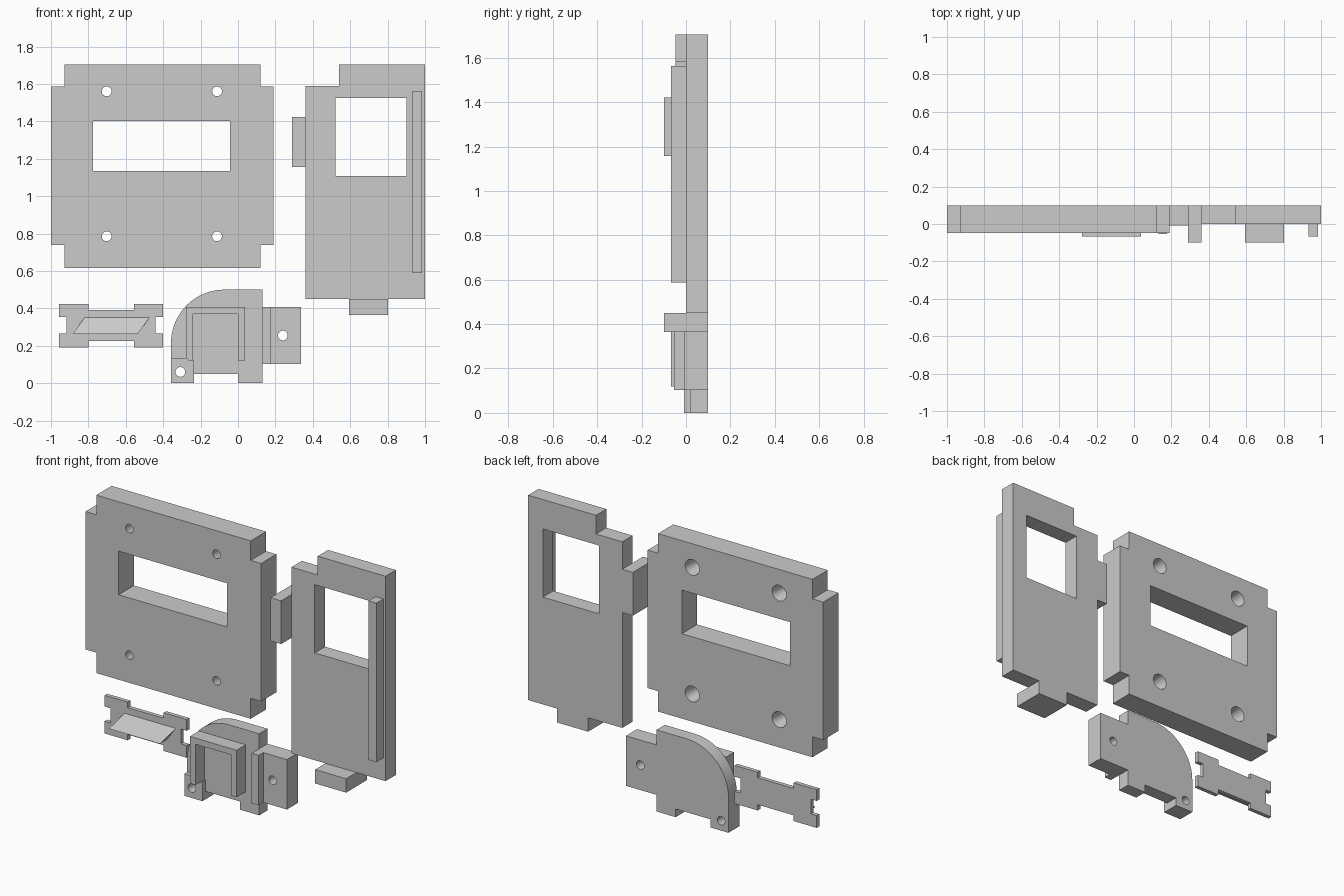
import bpy, bmesh, math

if "Cube" in bpy.data.objects:
    bpy.data.objects.remove(bpy.data.objects["Cube"])

BACK = 0.1  # every piece lies flush on this back plane


def finish(name, bm):
    bmesh.ops.recalc_face_normals(bm, faces=bm.faces)
    mesh = bpy.data.meshes.new(name)
    bm.to_mesh(mesh)
    bm.free()
    ob = bpy.data.objects.new(name, mesh)
    bpy.context.collection.objects.link(ob)
    return ob


def prism(name, pts, y0, y1=BACK):
    """Extrude an (x, z) outline from y0 to y1."""
    bm = bmesh.new()
    face = bm.faces.new([bm.verts.new((x, y0, z)) for x, z in pts])
    ext = bmesh.ops.extrude_face_region(bm, geom=[face])
    moved = [v for v in ext["geom"] if isinstance(v, bmesh.types.BMVert)]
    bmesh.ops.translate(bm, verts=moved, vec=(0, y1 - y0, 0))
    return finish(name, bm)


def rect(x0, x1, z0, z1):
    return [(x0, z0), (x1, z0), (x1, z1), (x0, z1)]


def box(name, x0, x1, z0, z1, y0, y1=BACK):
    return prism(name, rect(x0, x1, z0, z1), y0, y1)


def round_cutter(x, z, front_y, r_front, r_back):
    """Straight or tapered hole cutter running slightly past both faces."""
    over = 0.01
    slope = (r_back - r_front) / (BACK - front_y)
    bm = bmesh.new()
    rings = []
    for y in (front_y - over, BACK + over):
        r = r_front + slope * (y - front_y)
        rings.append([bm.verts.new((x + r * math.cos(a), y, z + r * math.sin(a)))
                      for a in (math.tau * i / 32 for i in range(32))])
    for i in range(32):
        j = (i + 1) % 32
        bm.faces.new((rings[0][i], rings[0][j], rings[1][j], rings[1][i]))
    for ring in rings:
        bm.faces.new(ring)
    return finish("hole_cutter", bm)


def combine(ob, others, operation):
    """Boolean each helper into ob, then remove the helper."""
    for other in others:
        other.hide_render = True
        bpy.context.view_layer.objects.active = ob
        mod = ob.modifiers.new("bool", 'BOOLEAN')
        mod.operation, mod.solver, mod.object = operation, 'EXACT', other
        bpy.ops.object.modifier_apply(modifier=mod.name)
        bpy.data.objects.remove(other)


def smooth(ob):
    bpy.ops.object.select_all(action='DESELECT')
    ob.select_set(True)
    bpy.context.view_layer.objects.active = ob
    bpy.ops.object.shade_smooth_by_angle(angle=math.radians(30))


# Large panel: notched corners, window and four tapered screw holes
FRONT = -0.048
xa, xb, xc, xd = -1.0, -0.927, 0.12, 0.19
za, zb, zc, zd = 0.615, 0.74, 1.585, 1.705
panel = prism("large_panel", [
    (xb, za), (xc, za), (xc, zb), (xd, zb), (xd, zc), (xc, zc),
    (xc, zd), (xb, zd), (xb, zc), (xa, zc), (xa, zb), (xb, zb)], FRONT)
cuts = [box("window_cutter", -0.775, -0.042, 1.135, 1.402, -0.2, 0.2)]
cuts += [round_cutter(x, z, FRONT, 0.026, 0.048)
         for x in (-0.702, -0.112) for z in (0.785, 1.56)]
combine(panel, cuts, 'DIFFERENCE')
smooth(panel)

# Side panel: stepped top, window, two thick tabs and a long rail
side = prism("side_panel", [
    (0.362, 0.45), (1.0, 0.45), (1.0, 1.705), (0.54, 1.705),
    (0.54, 1.59), (0.362, 1.59)], 0.0)
combine(side, [box("window_cutter", 0.52, 0.90, 1.107, 1.525, -0.2, 0.2)],
        'DIFFERENCE')
box("side_tab", 0.29, 0.362, 1.157, 1.422, -0.1)
box("bottom_tab", 0.593, 0.803, 0.365, 0.45, -0.1)
box("side_rail", 0.932, 0.985, 0.588, 1.562, -0.068, 0.0)

# Rounded bracket: arched plate, raised U frame, corner pad, rib and flange
r, cx, cz = 0.285, -0.073, 0.215
arc = [(cx - r * math.cos(a), cz + r * math.sin(a))
       for a in (math.pi / 2 * i / 20 for i in range(21))]
bracket = prism("rounded_bracket", [(-0.358, 0.0)] + arc + [
    (0.13, 0.5), (0.13, 0.0), (0.0, 0.0), (0.0, 0.05),
    (-0.235, 0.05), (-0.235, 0.0)], 0.02)
u_frame = prism("u_frame", [
    (-0.278, 0.135), (-0.262, 0.12), (-0.24, 0.12), (-0.24, 0.37), (0.0, 0.37),
    (0.0, 0.12), (0.038, 0.12), (0.038, 0.408), (-0.278, 0.408)], -0.068, 0.05)
pad = prism("corner_pad", [
    (-0.358, 0.0), (-0.235, 0.0), (-0.235, 0.12), (-0.262, 0.12),
    (-0.278, 0.135), (-0.358, 0.135)], -0.008, 0.05)
rib = box("rib", 0.13, 0.177, 0.102, 0.408, -0.053)
flange = box("flange", 0.177, 0.337, 0.102, 0.408, -0.008)
combine(bracket, [u_frame, pad, rib, flange], 'UNION')
combine(bracket, [round_cutter(x, z, -0.02, 0.026, 0.026)
                  for x, z in ((-0.308, 0.06), (0.24, 0.255))], 'DIFFERENCE')
smooth(bracket)

# Thin latch plate: half outline mirrored about its centre
mid = -0.678
half = [(0.122, 0.225), (0.122, 0.19), (0.278, 0.19), (0.278, 0.265),
        (0.238, 0.265), (0.238, 0.355), (0.278, 0.355), (0.278, 0.424),
        (0.122, 0.424), (0.122, 0.39)]
prism("latch_plate", [(mid + x, z) for x, z in half]
      + [(mid - x, z) for x, z in reversed(half)], 0.075)

# Slanted wedge catch on the latch plate
bm = bmesh.new()
ends = [[bm.verts.new(p) for p in ((x, 0.01, 0.264), (x, 0.075, 0.264),
                                   (x + 0.062, 0.075, 0.35))]
        for x in (-0.883, -0.536)]
for e in ends:
    bm.faces.new(e)
for i in range(3):
    j = (i + 1) % 3
    bm.faces.new((ends[0][i], ends[0][j], ends[1][j], ends[1][i]))
finish("latch_catch", bm)
